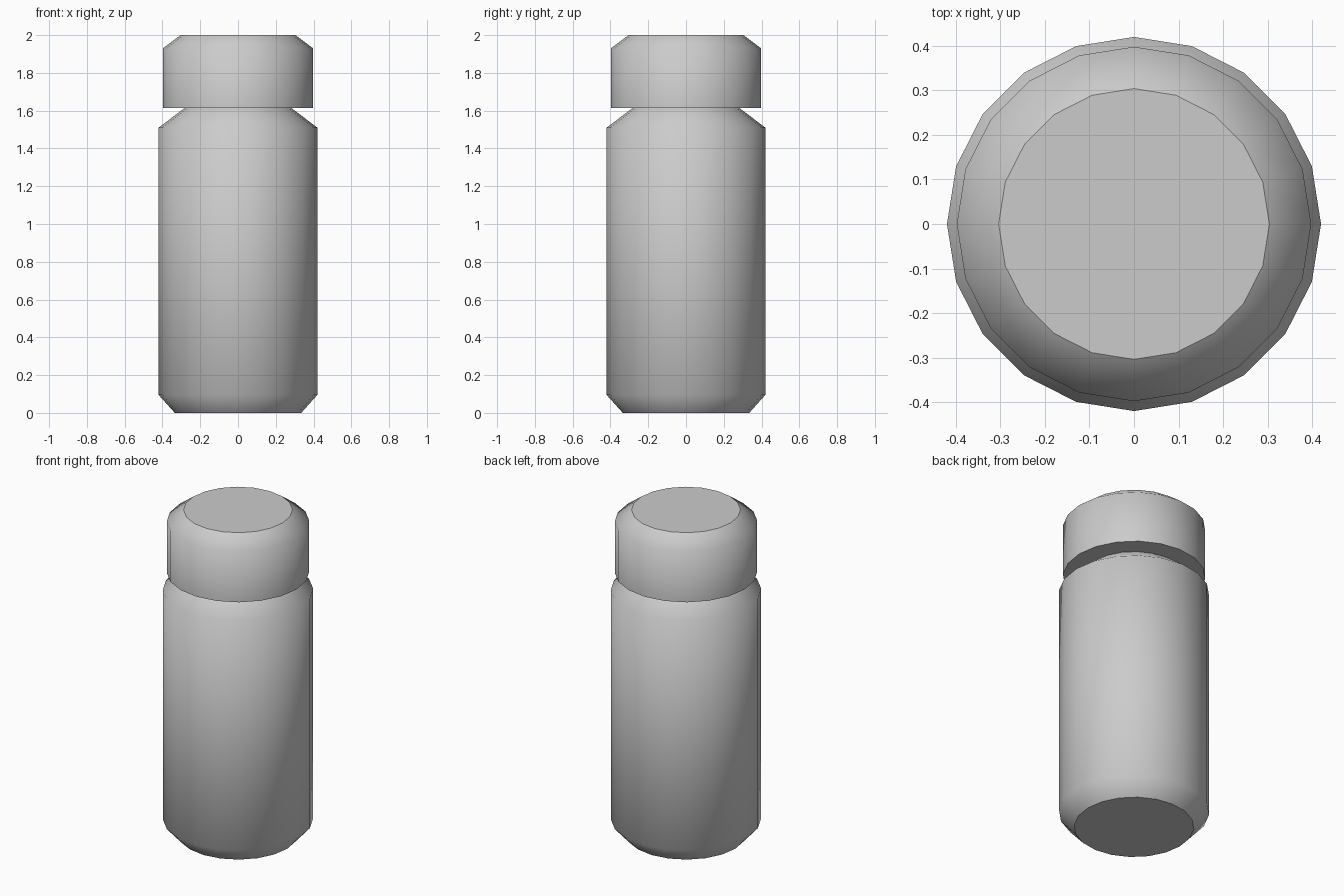
import bpy, bmesh
from math import cos, sin, pi

if "Cube" in bpy.data.objects:
    bpy.data.objects.remove(bpy.data.objects["Cube"])

SIDES = 20


def lathe(name, profile):
    """Revolve (radius, z) points; smooth walls, flat sharp-edged ends."""
    bm = bmesh.new()
    rings = []
    for r, z in profile:
        rings.append([bm.verts.new((r * cos(2 * pi * i / SIDES),
                                    r * sin(2 * pi * i / SIDES), z))
                      for i in range(SIDES)])
    for a, b in zip(rings, rings[1:]):
        for i in range(SIDES):
            j = (i + 1) % SIDES
            bm.faces.new((a[i], a[j], b[j], b[i])).smooth = True
    for ring in (rings[0][::-1], rings[-1]):
        end = bm.faces.new(ring)
        for e in end.edges:
            e.smooth = False
    bmesh.ops.recalc_face_normals(bm, faces=bm.faces)
    mesh = bpy.data.meshes.new(name)
    bm.to_mesh(mesh)
    bm.free()
    obj = bpy.data.objects.new(name, mesh)
    bpy.context.collection.objects.link(obj)
    return obj


# Bottle body with chamfered base and sloping shoulder
lathe("bottle_body", [(0.335, 0), (0.42, 0.095), (0.42, 1.51), (0.275, 1.62)])

# Screw cap with chamfered top
lathe("bottle_cap", [(0.398, 1.615), (0.398, 1.93), (0.304, 2.0)])
